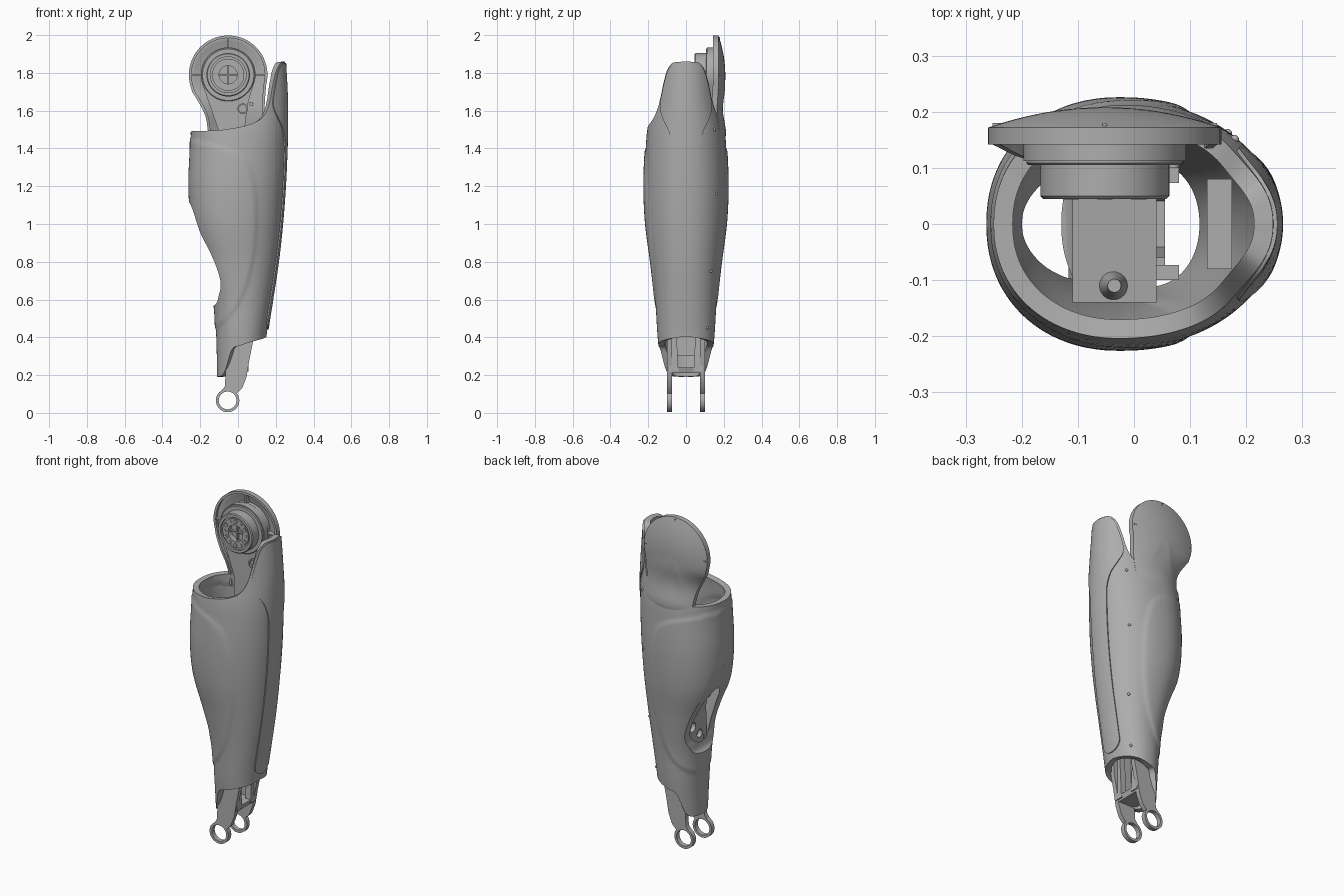
import bpy, bmesh, math
from mathutils import Vector

if "Cube" in bpy.data.objects:
    bpy.data.objects.remove(bpy.data.objects["Cube"])

grey = bpy.data.materials.new("plain_grey")
grey.use_nodes = True
grey.diffuse_color = (0.42, 0.42, 0.42, 1)
grey.node_tree.nodes["Principled BSDF"].inputs["Base Color"].default_value = (0.42, 0.42, 0.42, 1)


# ---- helpers ----
def curve(knots, t):
    """Smooth interpolation through knots (t, values...)."""
    t = min(max(t, knots[0][0]), knots[-1][0])
    i = 0
    while i < len(knots) - 2 and t > knots[i + 1][0]:
        i += 1
    a, b = knots[i], knots[i + 1]
    p, n = knots[max(i - 1, 0)], knots[min(i + 2, len(knots) - 1)]
    h = b[0] - a[0]
    s = (t - a[0]) / h
    out = []
    for c in range(1, len(a)):
        ma = (b[c] - p[c]) / (b[0] - p[0]) * h
        mb = (n[c] - a[c]) / (n[0] - a[0]) * h
        out.append((2*s**3 - 3*s*s + 1) * a[c] + (s**3 - 2*s*s + s) * ma
                   + (3*s*s - 2*s**3) * b[c] + (s**3 - s*s) * mb)
    return out


def step(t):
    t = min(max(t, 0), 1)
    return t * t * (3 - 2 * t)


def finish(name, bm, solid=True):
    bmesh.ops.remove_doubles(bm, verts=bm.verts, dist=1e-5)
    if solid:
        bmesh.ops.recalc_face_normals(bm, faces=bm.faces)
    mesh = bpy.data.meshes.new(name)
    bm.to_mesh(mesh)
    bm.free()
    mesh.materials.append(grey)
    obj = bpy.data.objects.new(name, mesh)
    bpy.context.collection.objects.link(obj)
    return obj


def select(obj):
    bpy.ops.object.select_all(action='DESELECT')
    obj.select_set(True)
    bpy.context.view_layer.objects.active = obj


def smooth(obj):
    select(obj)
    bpy.ops.object.shade_smooth_by_angle(angle=math.radians(35))
    return obj


def thicken(obj, amount):
    mod = obj.modifiers.new("thickness", 'SOLIDIFY')
    mod.thickness, mod.offset = amount, -1
    select(obj)
    bpy.ops.object.modifier_apply(modifier=mod.name)


def cut(obj, cutter):
    cutter.hide_render = True
    mod = obj.modifiers.new("cut", 'BOOLEAN')
    mod.operation, mod.solver, mod.object = 'DIFFERENCE', 'EXACT', cutter
    select(obj)
    bpy.ops.object.modifier_apply(modifier=mod.name)
    bpy.data.objects.remove(cutter)


def grid(name, cols, closed=False, solid=False):
    bm = bmesh.new()
    vs = [[bm.verts.new(p) for p in col] for col in cols]
    for i in range(len(vs) if closed else len(vs) - 1):
        a, b = vs[i], vs[(i + 1) % len(vs)]
        for j in range(len(a) - 1):
            bm.faces.new((a[j], b[j], b[j + 1], a[j + 1]))
    return finish(name, bm, solid)


def lathe(name, profile, x, z, n=48):
    """Revolve (radius, y) points about a line along y."""
    turns = [2 * math.pi * i / n for i in range(n)]
    return smooth(grid(name, [[(x + r * math.cos(t), y, z + r * math.sin(t))
                               for r, y in profile] for t in turns], True, True))


def prism(name, pts, lo, hi, axis='y'):
    bm = bmesh.new()
    place = (lambda a, b, t: (a, t, b)) if axis == 'y' else (lambda a, b, t: (t, a, b))
    ends = [[bm.verts.new(place(a, b, t)) for a, b in pts] for t in (lo, hi)]
    for e in ends:
        bm.faces.new(e)
    for i in range(len(pts)):
        j = (i + 1) % len(pts)
        bm.faces.new((ends[0][i], ends[0][j], ends[1][j], ends[1][i]))
    return smooth(finish(name, bm))


def rect(a, b, c, d):
    return [(a, c), (b, c), (b, d), (a, d)]


def circle(x, z, r, n=32):
    return [(x + r * math.cos(2 * math.pi * i / n), z + r * math.sin(2 * math.pi * i / n)) for i in range(n)]


# ---- leg surface: height, calf x, shin x, half depth ----
SECTION = [(.15, -.11, .13, .125), (.4, -.115, .15, .15), (.6, -.128, .18, .163),
           (.8, -.18, .21, .185), (1, -.24, .232, .211), (1.2, -.257, .247, .22),
           (1.4, -.25, .256, .213), (1.5, -.25, .258, .205), (1.65, -.245, .258, .18),
           (1.86, -.23, .248, .16)]
CREASE = [(.42, -.13), (.55, 0), (.75, .08), (1, .11), (1.25, .09), (1.38, 0), (1.46, -.28)]
TOP = [(0, 1.86), (22, 1.855), (30, 1.84), (38, 1.8), (45, 1.72), (50, 1.64), (56, 1.585),
       (64, 1.55), (84, 1.515), (110, 1.497), (180, 1.49)]
BOTTOM = [(0, .405), (60, .38), (93, .355), (110, .335), (126, .24), (139, .2), (180, .19)]
ROUND = .93


def surface(t, z, lift=0):
    x0, x1, hy = curve(SECTION, z)
    mid = (x0 + x1) / 2 - .02 * step(z - .2)
    c, s = math.cos(t), math.sin(t)
    x = mid + (x1 - mid if c > 0 else mid - x0) * math.copysign(abs(c) ** ROUND, c)
    y = hy * math.copysign(abs(s) ** ROUND, s)
    lift += .006 * step((curve(CREASE, z)[0] - x) / .03)
    return Vector((x + lift * c, y + lift * s, z))


# ---- outer shell with calf opening ----
cols = []
for i in range(128):
    t = 2 * math.pi * i / 128
    deg = math.degrees(t)
    deg = min(deg, 360 - deg)
    lo, hi = curve(BOTTOM, deg)[0], curve(TOP, deg)[0]
    cols.append([surface(t, lo + (hi - lo) * j / 90) for j in range(91)])
shell = grid("outer_shell", cols, closed=True)
thicken(shell, .034)
EDGE = [(0, -.3, 1.15), (1, -.258, 1.115), (2, -.235, 1.06), (3, -.2, .955), (4, -.145, .845),
        (5, -.112, .765), (6, -.092, .69), (7, -.1, .63), (8, -.135, .565), (9, -.3, .56)]
cut(shell, prism("calf_cutter", [curve(EDGE, i / 5) for i in range(46)], -.4, .4))
smooth(shell)

# ---- raised shin strip ----
WIDTH = [(.505, .065), (1.38, .066), (1.48, .085), (1.56, .12), (1.62, .133), (1.7, .122),
         (1.8, .098), (1.835, .08), (1.852, .055)]
cols = [[] for _ in range(21)]
for j in range(101):
    z = .44 + 1.412 * (j / 100) ** 1.2
    w = curve(WIDTH, z)[0]
    if z < .505:
        w = .065 * math.sqrt(max(0, 1 - ((.505 - z) / .065) ** 2))
    hy = curve(SECTION, z)[2]
    for i, col in enumerate(cols):
        s = (i / 10 - 1) * w / hy
        col.append(surface(math.asin(math.copysign(abs(s) ** (1 / ROUND), s)), z, .007))
strip = grid("shin_strip", cols)
thicken(strip, .014)
smooth(strip)

# ---- knee cover: domed disc with a neck that blends into the shell ----
KX, KZ, KR = -.052, 1.79, .208
outline = [(KX + KR * math.cos(math.radians(a)), KZ + KR * math.sin(math.radians(a)))
           for a in range(-15, 196, 5)]
LEFT = [(0, -.243, 1.7), (1, -.2, 1.63), (2, -.172, 1.57), (3, -.16, 1.5), (4, -.15, 1.42)]
RIGHT = [(0, .12, 1.42), (1, .135, 1.5), (2, .14, 1.58), (3, .142, 1.65)]
outline += [curve(LEFT, i / 3) for i in range(13)]
outline += [(-.15 + .27 * i / 10, 1.42) for i in range(1, 10)]
outline += [curve(RIGHT, i / 3) for i in range(10)]


def cover_back(x, z, s):
    x0, x1, hy = curve(SECTION, z)
    mid = (x0 + x1) / 2 - .02
    c = abs(x - mid) / (x1 - mid if x > mid else mid - x0)
    skin = hy * (1 - min(c, 1) ** 2) ** .5 + .012 * step((z - 1.43) / .06) - .006
    dome = .172 + .036 * (1 - s ** 2)
    return dome + (skin - dome) * step((1.72 - z) / .2)


cols = []
for x, z in outline:
    col = []
    for k in range(17):
        s = k / 16
        px, pz = KX + (x - KX) * s, KZ + (z - KZ) * s
        col.append((px, cover_back(px, pz, s), pz))
    col.append((x, col[-1][1] - .03, z))
    cols.append(col)
cover = grid("knee_cover", cols, closed=True)
thicken(cover, .014)
smooth(cover)
for i in range(3):
    dx, dz = ((1, 0), (0, 1), (-1, 0))[i]
    cx, cz = KX + dx * .17, KZ + dz * .17
    hx, hz = (.03, .004) if dx else (.004, .03)
    prism("cover_rib", rect(cx - hx, cx + hx, cz - hz, cz + hz), .143, .18)

# ---- knee hub ----
lathe("knee_hub", [(0, .08), (.048, .08), (.048, .05), (.085, .05), (.085, .058), (.095, .058),
                   (.095, .045), (.11, .045), (.115, .05), (.115, .105), (.136, .105),
                   (.14, .109), (.14, .18), (0, .18)], KX, KZ, 64)
for i in range(12):
    a = math.radians(30 * i)
    bx, bz = KX + .07 * math.cos(a), KZ + .07 * math.sin(a)
    if i % 2:
        prism("hub_lug", circle(bx, bz, .014, 4), .044, .06)
    else:
        prism("hub_bolt", circle(bx, bz, .008, 12), .046, .06)
for r in (rect(KX - .048, KX + .048, KZ - .003, KZ + .003), rect(KX - .003, KX + .003, KZ - .048, KZ + .048)):
    prism("hub_cross", r, .065, .085)

# ---- knee arm reaching down into the shell ----
arm = [(KX + .145 * math.cos(math.radians(a)), KZ + .145 * math.sin(math.radians(a)))
       for a in range(-25, 206, 7)]
arm += [(-.15, 1.63), (-.105, 1.5), (-.1, 1.05), (.04, 1.05), (.035, 1.5), (.05, 1.63)]
prism("knee_arm", arm, .112, .15)
for x, z, r in ((.025, 1.61, .028), (.07, 1.635, .011)):
    lathe("arm_boss", [(r, .1), (r, .12), (r * .75, .12), (r * .75, .1), (r, .1)], x, z, 24)

# ---- inner frame ----
prism("knee_block", [(-.06, .82), (-.11, .95), (-.11, 1.15), (.04, 1.25), (.04, .82)], -.14, .13)
web = prism("frame_web", [(-.085, .3), (.085, .3), (.1, .9), (-.1, .9)], -.065, -.04, 'x')
for y, z, r in ((-.035, .64, .024), (.03, .7, .028), (0, .78, .022)):
    cut(web, prism("web_cutter", circle(y, z, r), -.2, .1, 'x'))
smooth(web)
prism("shin_brace", rect(-.08, .08, .9, 1.5), .13, .175, 'x')
bm = bmesh.new()
bmesh.ops.create_cone(bm, cap_ends=True, segments=24, radius1=.028, radius2=.012, depth=.16)
bmesh.ops.translate(bm, verts=bm.verts, vec=(-.035, -.11, 1.25))
smooth(finish("frame_peg", bm))

# ---- ankle fork: mirrored arms and rings ----
FORK = [(-.092, .112), (-.055, .122), (-.008, .1), (.022, .13), (.045, .19), (.06, .28),
        (.08, .38), (.08, .9), (-.06, .9), (-.07, .4), (-.066, .2), (-.07, .14)]
for side in (-1, 1):
    lo, hi = sorted((side * .073, side * .1))
    prism("fork_arm", FORK, lo, hi)
    lathe("ankle_ring", [(.062, lo), (.062, hi), (.047, hi), (.047, lo), (.062, lo)], -.055, .066)
prism("fork_bridge", [(-.066, .21), (.045, .21), (.055, .24), (-.066, .24)], -.09, .09)
for side in (-1, 1):
    prism("fork_gusset", [(side * .04, .22), (side * .09, .22), (side * .09, .6), (side * .06, .6)],
          .02, .055, 'x')

# ---- screws along the back of the shin ----
for z in (.45, .75, 1.16, 1.5):
    bm = bmesh.new()
    bmesh.ops.create_uvsphere(bm, u_segments=12, v_segments=8, radius=.008)
    bmesh.ops.translate(bm, verts=bm.verts, vec=surface(math.radians(46), z))
    smooth(finish("shell_screw", bm))
